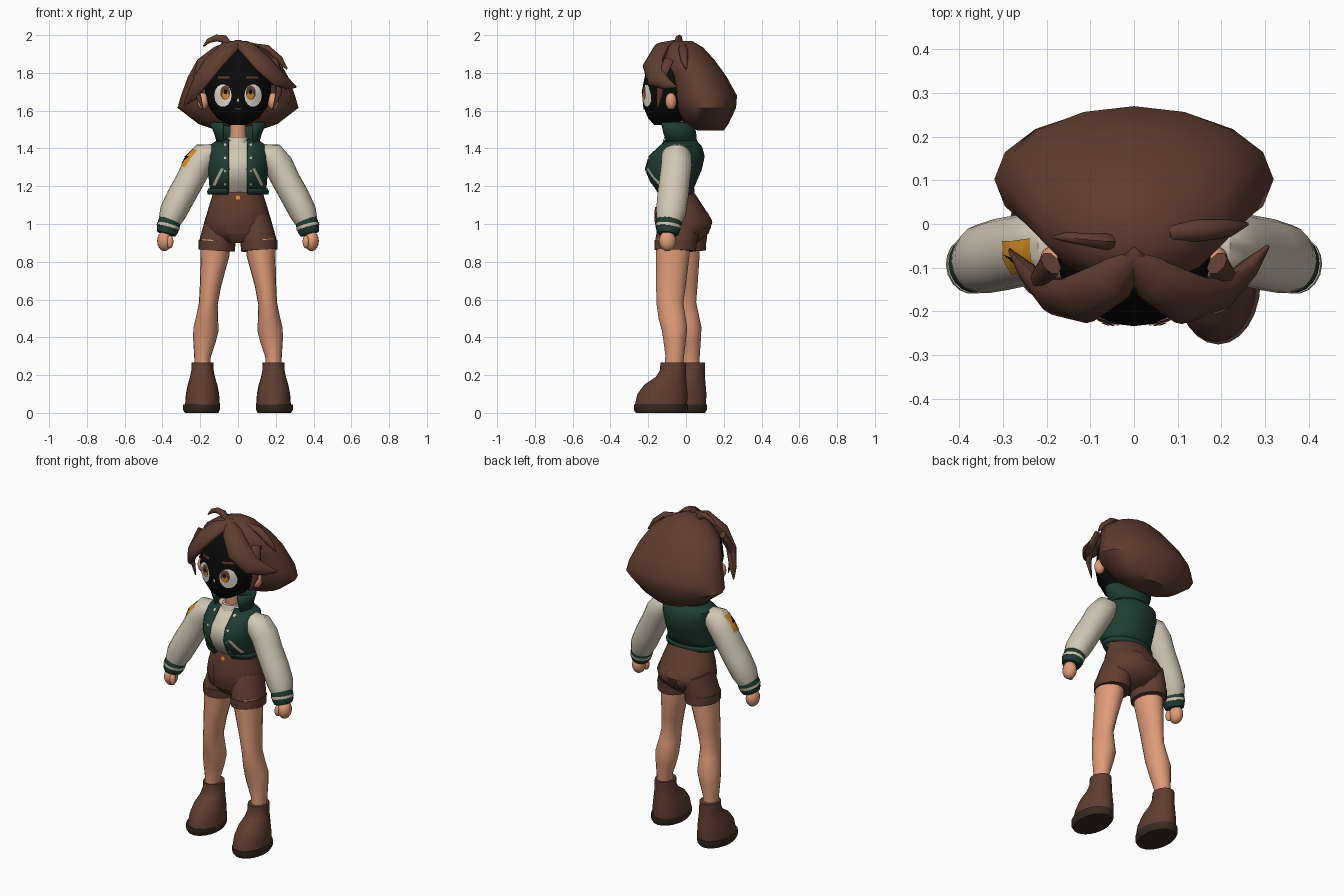
import bpy, bmesh, math
from mathutils import Vector, Matrix
from mathutils.bvhtree import BVHTree

cube = bpy.data.objects.get("Cube")
if cube:
    bpy.data.objects.remove(cube, do_unlink=True)


def colour(name, r, g, b):
    m = bpy.data.materials.new(name)
    m.use_nodes = True
    m.diffuse_color = (r, g, b, 1)
    m.node_tree.nodes["Principled BSDF"].inputs["Base Color"].default_value = (r, g, b, 1)
    return m


BROWN = colour("chestnut brown", .115, .047, .03)
SKIN = colour("warm skin", .74, .33, .19)
CREAM = colour("cream cloth", .64, .57, .46)
GREEN = colour("dark green", .014, .046, .034)
BLACK = colour("black", .003, .003, .003)
GOLD = colour("gold", .68, .28, .02)
SOLE = colour("dark sole", .04, .024, .016)
WHITE = colour("eye white", .8, .74, .66)
Z = Vector((0, 0, 1))
FRONT = Vector((0, -1, 0))


def finish(name, bm, mat):
    mesh = bpy.data.meshes.new(name)
    bm.to_mesh(mesh)
    bm.free()
    mesh.materials.append(mat)
    ob = bpy.data.objects.new(name, mesh)
    bpy.context.collection.objects.link(ob)
    bpy.ops.object.select_all(action='DESELECT')
    ob.select_set(True)
    bpy.context.view_layer.objects.active = ob
    bpy.ops.object.shade_smooth_by_angle(angle=math.radians(45))
    return ob


def loft(name, loops, mat, closed=True):
    bm = bmesh.new()
    rows = [[bm.verts.new(p) for p in loop] for loop in loops]
    n = len(rows[0])
    for low, high in zip(rows, rows[1:]):
        for j in range(n if closed else n - 1):
            k = (j + 1) % n
            bm.faces.new((low[j], low[k], high[k], high[j]))
    if closed:
        bm.faces.new(rows[0])
        bm.faces.new(rows[-1])
        bmesh.ops.recalc_face_normals(bm, faces=bm.faces)
    return finish(name, bm, mat)


def stack(name, rows, mat, cx=0, dy=0, gap=0, n=24, wall=.01):
    """Level rings (z, half width, front y, back y); gap opens the front."""
    loops = []
    for z, rx, front, back in rows:
        a0 = math.asin(min(.95, gap / rx))
        steps = n if gap == 0 else n - 1
        span = math.tau - 2 * a0
        angles = [a0 + span * j / steps for j in range(n)]
        loops.append([(cx + rx * math.sin(a), dy + (front + back) / 2
                       - (back - front) / 2 * math.cos(a), z) for a in angles])
    ob = loft(name, loops, mat, gap == 0)
    if gap:
        mod = ob.modifiers.new("wall", 'SOLIDIFY')
        mod.thickness, mod.offset = wall, -1
    return ob


def tube(name, rows, mat, side=1, n=14, around=None):
    """Rings (x, y, z, ru, rv) square to their path, mirrored by side."""
    pts = [Vector((r[0] * side, r[1], r[2])) for r in rows]
    loops = []
    for i, p in enumerate(pts):
        t = (pts[min(i + 1, len(pts) - 1)] - pts[max(i - 1, 0)]).normalized()
        ref = p - Vector(around) if around else Vector((0, 1, 0))
        v = (ref - t * ref.dot(t)).normalized()
        u = v.cross(t)
        loops.append([p + u * rows[i][3] * math.cos(a) + v * rows[i][4] * math.sin(a)
                      for a in (math.tau * j / n for j in range(n))])
    return loft(name, loops, mat)


def ball(name, loc, size, mat):
    bm = bmesh.new()
    bmesh.ops.create_uvsphere(bm, u_segments=16, v_segments=10, radius=1,
                              matrix=Matrix.Translation(loc) @ Matrix.Diagonal((*size, 1)))
    return finish(name, bm, mat)


def plate(name, target, centre, outline, mat, n=FRONT, up=Z, lift=.004):
    """Thin painted detail laid on the surface of the target."""
    me = target.data
    tree = BVHTree.FromPolygons([v.co for v in me.vertices], [p.vertices for p in me.polygons])
    n = Vector(n).normalized()
    up = (up - n * up.dot(n)).normalized()
    u = up.cross(n)

    def drop(a, b):
        start = Vector(centre) + u * a + up * b + n * .5
        hit = tree.ray_cast(start, -n)[0]
        return (hit if hit else start - n * .5) + n * lift

    bm = bmesh.new()
    mid = bm.verts.new(drop(0, 0))
    inner = [bm.verts.new(drop(a / 2, b / 2)) for a, b in outline]
    outer = [bm.verts.new(drop(a, b)) for a, b in outline]
    for i in range(len(outline)):
        k = (i + 1) % len(outline)
        bm.faces.new((mid, inner[i], inner[k]))
        bm.faces.new((inner[i], outer[i], outer[k], inner[k]))
    return finish(name, bm, mat)


def oval(w, h, n=14):
    return [(w * math.cos(math.tau * i / n), h * math.sin(math.tau * i / n)) for i in range(n)]


def box(w, h, skew=0):
    return [(-w - skew, -h), (-skew, -h), (w - skew, -h), (w, 0),
            (w + skew, h), (skew, h), (-w + skew, h), (-w, 0)]


# Head and face
head = stack("head", [(1.525, .05, -.17, -.05), (1.56, .11, -.2, 0), (1.62, .155, -.226, .05),
                      (1.7, .175, -.234, .08), (1.8, .172, -.215, .08), (1.88, .13, -.175, .05),
                      (1.93, .05, -.11, 0)], BLACK)
tube("neck", [(0, -.05, 1.4, .045, .045), (0, -.06, 1.56, .042, .042)], SKIN)
plate("nose_glint", head, (0, 0, 1.655), oval(.005, .012, 6), WHITE)
plate("mouth", head, (0, 0, 1.61), oval(.018, .004, 8), BROWN)
for s, label in ((1, "left"), (-1, "right")):
    plate(label + "_eye", head, (s * .08, 0, 1.68), oval(.046, .06), WHITE)
    plate(label + "_iris", head, (s * .068, 0, 1.695), oval(.026, .038), BROWN, lift=.006)
    plate(label + "_iris_glow", head, (s * .066, 0, 1.68), oval(.018, .018), GOLD, lift=.008)
    plate(label + "_pupil", head, (s * .066, 0, 1.7), oval(.009, .014, 8), BLACK, lift=.0095)
    plate(label + "_brow", head, (s * .075, 0, 1.775), box(.03, .006), BROWN)
    ball(label + "_ear", (s * .185, -.08, 1.65), (.03, .03, .045), SKIN)

# Hair mass and locks
stack("hair", [(1.495, .11, .06, .2), (1.53, .21, -.01, .225), (1.615, .32, -.06, .265),
               (1.68, .302, -.08, .27), (1.78, .265, -.1, .215), (1.87, .215, -.14, .15),
               (1.935, .13, -.12, .09), (1.97, .045, -.07, .03)], BROWN, n=16)
CORE = (0, 0, 1.7)
tube("right_fringe", [(.015, -.06, 1.96, .02, .015), (-.05, -.13, 1.93, .055, .035),
                      (-.13, -.175, 1.85, .065, .035), (-.195, -.165, 1.76, .055, .03),
                      (-.245, -.11, 1.68, .035, .022), (-.285, -.06, 1.63, .004, .004)],
     BROWN, n=10, around=CORE)
tube("left_fringe", [(-.015, -.06, 1.96, .02, .015), (.05, -.13, 1.93, .055, .035),
                     (.13, -.175, 1.85, .068, .035), (.205, -.16, 1.775, .055, .03),
                     (.265, -.1, 1.74, .03, .022), (.308, -.05, 1.725, .004, .004)],
     BROWN, n=10, around=CORE)
for s, label in ((1, "left"), (-1, "right")):
    tube(label + "_temple_lock", [(.19, -.09, 1.87, .03, .02), (.215, -.13, 1.78, .028, .02),
                                  (.215, -.14, 1.69, .02, .015), (.185, -.15, 1.61, .003, .003)],
         BROWN, s, 8, CORE)
tube("cowlick", [(-.045, -.04, 1.94, .02, .02), (-.075, -.04, 1.98, .022, .018),
                 (-.115, -.035, 1.985, .018, .014), (-.155, -.03, 1.97, .013, .012),
                 (-.185, -.03, 1.94, .003, .003)], BROWN, n=8)
tube("crown_lock", [(.08, -.02, 1.945, .012, .02), (.15, -.015, 1.925, .025, .025),
                    (.22, -.01, 1.87, .02, .02), (.26, 0, 1.82, .004, .004)], BROWN, n=8)

# Shirt, jacket body, hem and collar
BODY = [(1.16, .15, -.145, .03), (1.22, .153, -.195, .055), (1.29, .16, -.226, .085),
        (1.36, .165, -.205, .1), (1.41, .16, -.15, .085), (1.45, .1, -.115, .05)]
stack("shirt", [(z, w - .014, f + .014, b - .014) for z, w, f, b in BODY], CREAM)
jacket = stack("jacket", BODY, GREEN, gap=.05, n=32)
stack("jacket_hem", [(1.155, .16, -.15, .04), (1.172, .164, -.16, .045), (1.187, .158, -.17, .045)],
      GREEN, gap=.055, n=32, wall=.015)
stack("shirt_neckband", [(1.425, .065, -.125, .02), (1.46, .052, -.115, 0)], CREAM)
stack("collar", [(1.42, .11, -.13, .06), (1.475, .125, -.145, .055), (1.535, .15, -.15, .045)],
      GREEN, gap=.085, n=24, wall=.018)
for s, label in ((1, "left"), (-1, "right")):
    for i in range(4):
        plate(f"{label}_button_{i}", jacket, (s * .068, 0, 1.21 + .07 * i), oval(.007, .007, 8), CREAM)
    plate(label + "_pocket_trim", jacket, (s * .105, 0, 1.25), box(.008, .045, -s * .022), CREAM)

# Shorts
seat = stack("shorts_seat", [(.9, .1, -.1, .06), (.95, .17, -.145, .12), (1.01, .178, -.16, .14),
                             (1.08, .158, -.16, .1), (1.18, .127, -.135, .035)], BROWN)
plate("shorts_button", seat, (0, 0, 1.14), oval(.012, .012, 10), GOLD)
plate("shorts_fly", seat, (0, 0, 1.02), box(.06, .07), BROWN, lift=.007)

# Limbs and clothing on each side; the left foot stands forward
for s, label in ((1, "left"), (-1, "right")):
    step = 0 if s > 0 else .1

    def stride(rows):
        return [(x, y + step * (1 - .55 * z), z, a, b) for x, y, z, a, b in rows]

    plate(label + "_back_pocket", seat, (s * .08, 0, 1.02), box(.045, .045), BROWN, n=(0, 1, 0), lift=.007)
    tube(label + "_shorts_leg", stride([(.085, -.03, 1.03, .085, .1), (.1, -.045, .95, .092, .112),
                                        (.113, -.055, .895, .094, .11)]), BROWN, s, 18)
    tube(label + "_shorts_cuff", stride([(.11, -.055, .91, .098, .113), (.113, -.057, .86, .096, .112)]),
         BROWN, s, 18)
    tube(label + "_leg", stride([(.118, -.07, .92, .08, .09), (.122, -.07, .84, .077, .09),
                                 (.145, -.08, .68, .057, .08), (.157, -.085, .58, .05, .072),
                                 (.163, -.075, .51, .058, .072), (.17, -.06, .44, .067, .068),
                                 (.178, -.06, .38, .06, .06), (.188, -.06, .3, .044, .05),
                                 (.188, -.065, .24, .042, .05)]), SKIN, s, 18)
    stack(label + "_sole", [(0, .088, -.265, 0), (.015, .097, -.276, .01), (.045, .097, -.276, .01)],
          SOLE, s * .193, step)
    stack(label + "_boot", [(.045, .092, -.27, .006), (.1, .088, -.257, .008), (.15, .078, -.22, .004),
                            (.19, .066, -.16, 0), (.225, .059, -.138, 0), (.268, .057, -.135, 0)],
          BROWN, s * .188, step)
    sleeve = tube(label + "_sleeve", [(.13, -.045, 1.375, .05, .06), (.175, -.05, 1.36, .075, .08),
                                      (.215, -.05, 1.31, .078, .082), (.255, -.06, 1.23, .075, .082),
                                      (.305, -.07, 1.14, .075, .083), (.345, -.08, 1.06, .072, .08),
                                      (.362, -.088, 1.015, .06, .068)], CREAM, s, 18)
    tube(label + "_cuff", [(.358, -.088, 1.025, .055, .064), (.365, -.09, 1.005, .06, .068),
                           (.375, -.096, .965, .057, .063), (.38, -.098, .947, .05, .055)], GREEN, s, 18)
    tube(label + "_cuff_stripe", [(.368, -.092, .994, .062, .069), (.372, -.094, .979, .061, .067)],
         CREAM, s, 18)
    ball(label + "_hand", (s * .39, -.098, .91), (.038, .045, .054), SKIN)
    ball(label + "_thumb", (s * .36, -.125, .905), (.018, .02, .034), SKIN)

# Badge on the right sleeve
SIDE, ARM = (-.85, -.35, .4), Vector((.45, 0, .89))
SPOT = (-.25, -.07, 1.345)
plate("badge", sleeve, SPOT, box(.04, .055), GOLD, SIDE, ARM)
plate("badge_bolt", sleeve, SPOT, [(.012, .045), (-.028, -.006), (-.004, -.004), (-.012, -.045),
                                   (.028, .008), (.004, .006)], BLACK, SIDE, ARM, .007)
